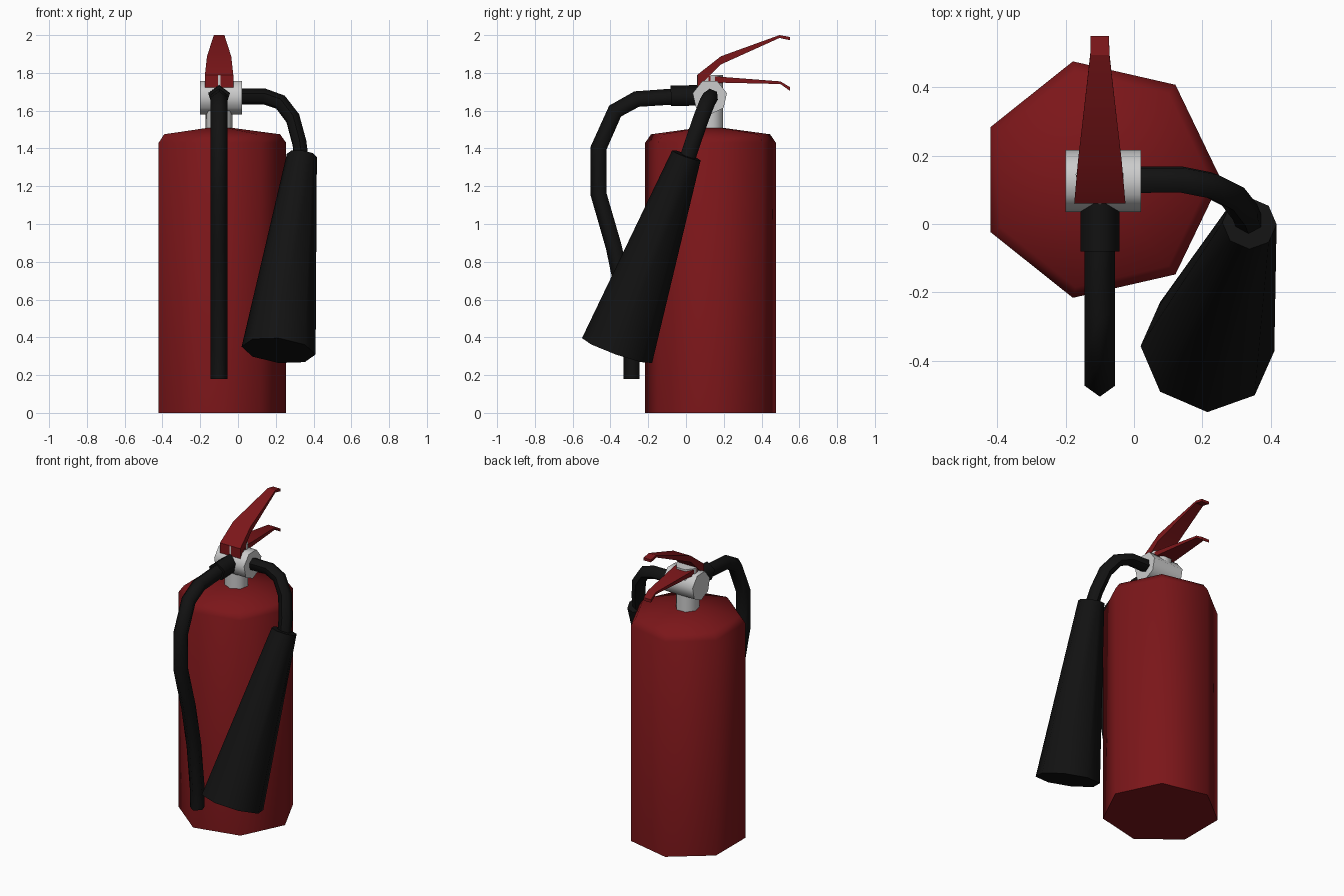
import bpy, bmesh, math
from mathutils import Vector

if "Cube" in bpy.data.objects:
    bpy.data.objects.remove(bpy.data.objects["Cube"])


def material(name, color):
    m = bpy.data.materials.new(name)
    m.diffuse_color = color
    m.use_nodes = True
    m.node_tree.nodes["Principled BSDF"].inputs["Base Color"].default_value = m.diffuse_color
    return m


RED = material("red_paint", (0.2, 0.008, 0.01, 1))
BLACK = material("black_rubber", (0.006, 0.006, 0.006, 1))


def finish(name, bm, mat, angle):
    bmesh.ops.recalc_face_normals(bm, faces=bm.faces)
    me = bpy.data.meshes.new(name)
    bm.to_mesh(me)
    bm.free()
    me.shade_smooth()
    me.set_sharp_from_angle(angle=math.radians(angle))
    if mat:
        me.materials.append(mat)
    ob = bpy.data.objects.new(name, me)
    bpy.context.collection.objects.link(ob)
    return ob


def sweep(name, path, radii, sides, ref, start=0, mat=None, angle=60):
    """Polygon section swept along a path; start turns the section away from ref."""
    pts = [Vector(p) for p in path]
    if not isinstance(radii, (list, tuple)):
        radii = [radii] * len(pts)
    bm = bmesh.new()
    rings = []
    for i, (p, r) in enumerate(zip(pts, radii)):
        t = Vector()
        if i > 0:
            t += (p - pts[i - 1]).normalized()
        if i < len(pts) - 1:
            t += (pts[i + 1] - p).normalized()
        t.normalize()
        u = Vector(ref)
        u = (u - t * u.dot(t)).normalized()
        v = t.cross(u)
        ring = []
        for k in range(sides):
            a = math.radians(start) + 2 * math.pi * k / sides
            ring.append(bm.verts.new(p + r * (math.cos(a) * u + math.sin(a) * v)))
        rings.append(ring)
    for a, b in zip(rings, rings[1:]):
        for k in range(sides):
            j = (k + 1) % sides
            bm.faces.new((a[k], a[j], b[j], b[k]))
    bm.faces.new(rings[0])
    bm.faces.new(rings[-1])
    return finish(name, bm, mat, angle)


CX, CY = -0.10, 0.13


def lever(name, stations):
    """Tapered plate lofted through (y, top z, bottom z, half width) stations."""
    bm = bmesh.new()
    rings = []
    for y, top, bot, w in stations:
        rings.append([bm.verts.new((CX + s * w, y, z))
                      for s, z in ((-1, top), (1, top), (1, bot), (-1, bot))])
    for a, b in zip(rings, rings[1:]):
        for k in range(4):
            j = (k + 1) % 4
            bm.faces.new((a[k], a[j], b[j], b[k]))
    bm.faces.new(rings[0])
    bm.faces.new(rings[-1])
    return finish(name, bm, RED, 30)


# Tank: seven sides, bevelled shoulder, shallow cone top
sweep("tank", [(CX, CY, z) for z in (0, 1.43, 1.475, 1.51)],
      [0.355, 0.355, 0.323, 0.06], 7, (1, 0, 0), mat=RED)

# Valve: upright neck and horizontal barrel
sweep("valve_neck", [(CX, CY, 1.49), (CX, CY, 1.79)], 0.073, 7, (0, -1, 0))
sweep("valve_barrel", [(-0.20, 0.126, 1.672), (0.02, 0.126, 1.672)], 0.093, 7, (0, 0, -1))

# Squeeze lever and carrying handle
lever("squeeze_lever", [(0.06, 1.79, 1.72, 0.075), (0.185, 1.888, 1.845, 0.064),
                        (0.495, 2.0, 1.985, 0.028), (0.55, 1.99, 1.973, 0.027)])
lever("carry_handle", [(0.12, 1.785, 1.745, 0.068), (0.20, 1.778, 1.748, 0.062),
                       (0.50, 1.755, 1.741, 0.028), (0.55, 1.725, 1.705, 0.027)])

# Front hose with its thicker coupling
sweep("hose_coupling", [(CX, 0.07, 1.676), (CX, -0.08, 1.672)], 0.06, 5,
      (1, 0, 0), 90, BLACK, 75)
sweep("front_hose", [(CX, y, z) for y, z in (
    (-0.04, 1.672), (-0.26, 1.657), (-0.372, 1.595), (-0.459, 1.40),
    (-0.459, 1.16), (-0.378, 0.88), (-0.32, 0.60), (-0.285, 0.30), (-0.285, 0.18))],
    0.047, 5, (1, 0, 0), 90, BLACK, 75)

# Side hose leading into the discharge horn
sweep("horn_hose", [(0.0, 0.13, 1.675), (0.14, 0.13, 1.675), (0.225, 0.113, 1.645),
                    (0.29, 0.08, 1.56), (0.325, 0.035, 1.43), (0.337, 0.005, 1.34)],
      0.042, 6, (0, 0.3, -0.13), 0, BLACK)
sweep("discharge_horn", [(0.338, 0.002, 1.363), (0.215, -0.365, 0.33)],
      [0.08, 0.197], 8, (1, 0, 0), 0, BLACK)
